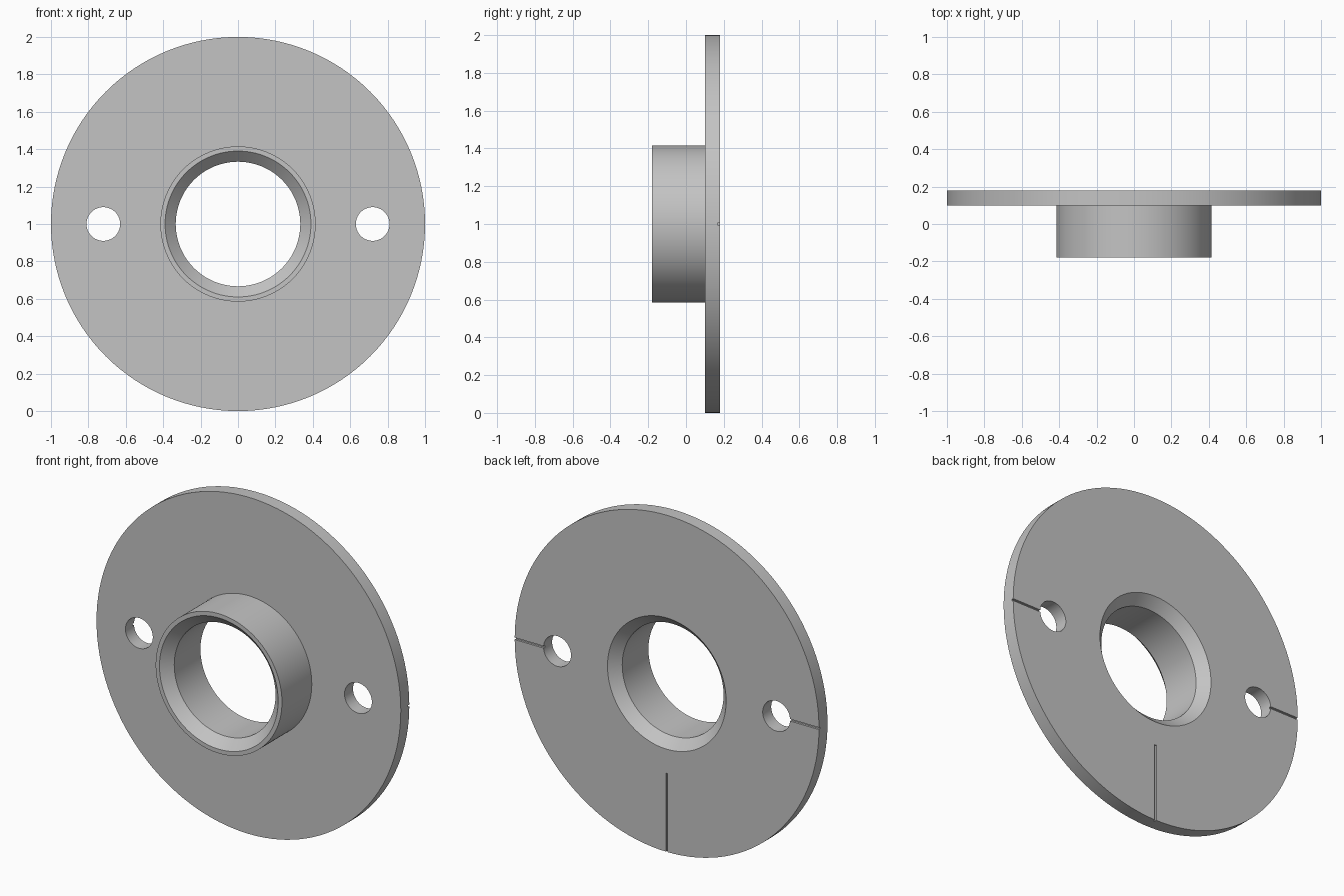
import bpy
import bmesh
from math import pi
from mathutils import Matrix, Vector

default = bpy.data.objects.get("Cube")
if default:
    bpy.data.objects.remove(default, do_unlink=True)

FRONT, STEP, BACK = -0.18, 0.10, 0.18
BORE, CHAMFER, HUB, RIM = 0.333, 0.057, 0.415, 1.0
HOLE_X, HOLE_R = 0.72, 0.09
GROOVE = 0.012
CENTRE = Vector((0, 0, 1))

steel = bpy.data.materials.new("plain grey metal")
steel.use_nodes = True
grey = (0.55, 0.55, 0.55, 1)
steel.diffuse_color = grey
steel.node_tree.nodes["Principled BSDF"].inputs["Base Color"].default_value = grey


def make_object(name, bm):
    bmesh.ops.recalc_face_normals(bm, faces=bm.faces)
    mesh = bpy.data.meshes.new(name)
    bm.to_mesh(mesh)
    bm.free()
    mesh.materials.append(steel)
    obj = bpy.data.objects.new(name, mesh)
    bpy.context.collection.objects.link(obj)
    return obj


def lathe(name, profile, steps=128):
    """Spin a closed (radius, y) profile about the bore axis."""
    bm = bmesh.new()
    verts = [bm.verts.new((r, y, 1)) for r, y in profile]
    edges = [bm.edges.new((v, verts[i - 1])) for i, v in enumerate(verts)]
    bmesh.ops.spin(bm, geom=verts + edges, cent=CENTRE, axis=(0, 1, 0),
                   angle=2 * pi, steps=steps, use_duplicate=False)
    bmesh.ops.remove_doubles(bm, verts=bm.verts, dist=0.0001)
    return make_object(name, bm)


def box(name, low, high):
    low, high = Vector(low), Vector(high)
    bm = bmesh.new()
    place = Matrix.Translation((low + high) / 2) @ Matrix.Diagonal((high - low).to_4d())
    bmesh.ops.create_cube(bm, size=1, matrix=place)
    return make_object(name, bm)


def cylinder(name, x, radius):
    bm = bmesh.new()
    place = Matrix.Translation((x, STEP, 1)) @ Matrix.Rotation(pi / 2, 4, "X")
    bmesh.ops.create_cone(bm, cap_ends=True, segments=64, radius1=radius,
                          radius2=radius, depth=1, matrix=place)
    return make_object(name, bm)


# Round plate with raised hub and a bore chamfered at both ends
flange = lathe("flange", [
    (BORE, FRONT + CHAMFER), (BORE + CHAMFER, FRONT), (HUB, FRONT), (HUB, STEP),
    (RIM, STEP), (RIM, BACK), (BORE + CHAMFER, BACK), (BORE, BACK - CHAMFER)])

# Two through holes, each with a scribed groove running out to the rim
cutters = []
half, floor = GROOVE / 2, BACK - GROOVE
for side, s in (("left", 1), ("right", -1)):
    cutters.append(cylinder(side + "_hole_cutter", s * HOLE_X, HOLE_R))
    ends = sorted((s * HOLE_X, s * 1.1))
    cutters.append(box(side + "_groove_cutter", (ends[0], floor, 1 - half),
                       (ends[1], BACK + 0.1, 1 + half)))

# Scribed groove up from the bottom of the back face
cutters.append(box("bottom_groove_cutter", (-half, floor, -0.1),
                   (half, BACK + 0.1, 0.467)))

bpy.ops.object.select_all(action="DESELECT")
flange.select_set(True)
bpy.context.view_layer.objects.active = flange
for cutter in cutters:
    cutter.hide_render = True
    cut = flange.modifiers.new(cutter.name, "BOOLEAN")
    cut.operation = "DIFFERENCE"
    cut.solver = "EXACT"
    cut.object = cutter
    bpy.ops.object.modifier_apply(modifier=cut.name)
    bpy.data.objects.remove(cutter, do_unlink=True)

bpy.ops.object.shade_smooth_by_angle(angle=pi / 6)
